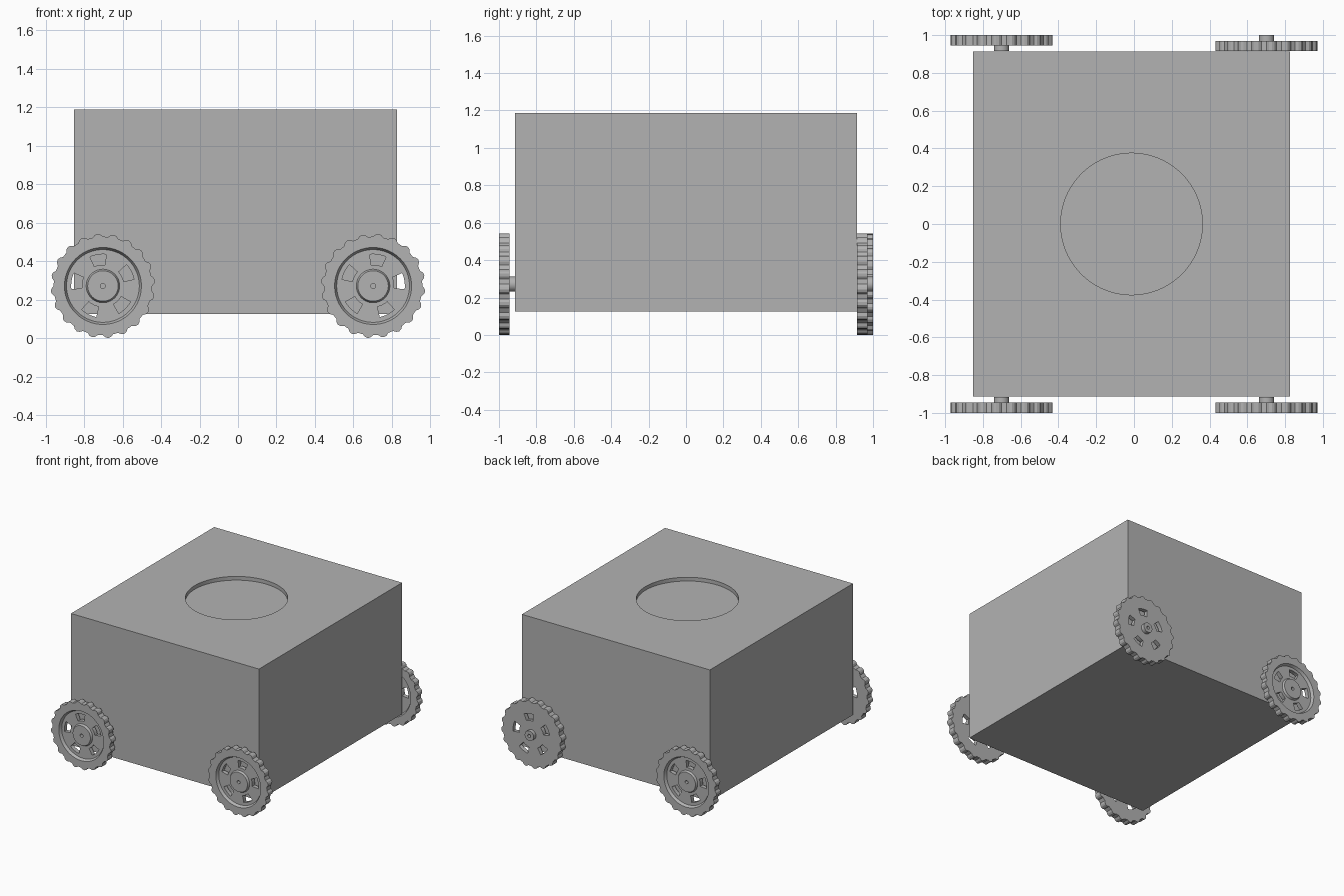
import bpy, bmesh
from math import sin, cos, radians

if "Cube" in bpy.data.objects:
    bpy.data.objects.remove(bpy.data.objects["Cube"])

grey = bpy.data.materials.new("plain grey")
grey.use_nodes = True
grey.diffuse_color = (0.448, 0.448, 0.448, 1)
grey.node_tree.nodes["Principled BSDF"].inputs["Base Color"].default_value = grey.diffuse_color


def select_only(ob):
    bpy.ops.object.select_all(action='DESELECT')
    ob.select_set(True)
    bpy.context.view_layer.objects.active = ob


# Box body with a shallow round recess in its lid
BODY_X, TOP, BOTTOM = -0.013, 1.187, 0.125
bpy.ops.mesh.primitive_cube_add(size=1, location=(BODY_X, 0, (TOP + BOTTOM) / 2))
body = bpy.context.object
body.name = "body"
body.scale = (1.68, 1.828, TOP - BOTTOM)
bpy.ops.object.transform_apply(location=False, rotation=False, scale=True)
body.data.materials.append(grey)

bpy.ops.mesh.primitive_cylinder_add(vertices=96, radius=0.375, depth=0.06, location=(BODY_X, 0, TOP))
cutter = bpy.context.object
cutter.name = "recess_cutter"
cutter.hide_render = True
cutter.data.materials.append(grey)
cut = body.modifiers.new("lid_recess", 'BOOLEAN')
cut.operation, cut.solver, cut.object = 'DIFFERENCE', 'EXACT', cutter
select_only(body)
bpy.ops.object.modifier_apply(modifier=cut.name)
bpy.data.objects.remove(cutter)

# Wheel section (radius, depth): axle stub, back, tread, dished front, hub, bore
SEGMENTS, TREAD = 120, 0.256
STEP = 360 / SEGMENTS
SECTION = [(0.013, -0.03), (0.04, -0.03), (0.04, 0), (0.11, 0), (0.165, 0), (TREAD, 0),
           (TREAD, 0.055), (0.2, 0.055), (0.189, 0.033), (0.165, 0.033), (0.11, 0.033),
           (0.087, 0.033), (0.079, 0.05), (0.013, 0.05)]
BACK_WEB, FRONT_WEB = 3, 9          # section spans pierced by the windows
LUGS = {1: 0.012, 2: 0.016, 3: 0.012}   # tread bump, repeated every six segments


def in_window(i):
    """True for the segments inside one of the five windows."""
    return (i * STEP + STEP / 2 - 84) % 72 < 30


def add_wheel(name, x, y, mirror, facing):
    bm = bmesh.new()
    rings = []
    for i in range(SEGMENTS):
        a = radians(i * STEP)
        ring = []
        for r, d in SECTION:
            if r == TREAD:
                r += LUGS.get(i % 6, 0)
            ring.append(bm.verts.new((mirror * r * cos(a), facing * d, r * sin(a))))
        rings.append(ring)
    n = len(SECTION)
    for i, ring in enumerate(rings):
        nxt = rings[(i + 1) % SEGMENTS]
        for k in range(n):
            m = (k + 1) % n
            if in_window(i) and k in (BACK_WEB, FRONT_WEB):
                continue
            bm.faces.new((ring[k], ring[m], nxt[m], nxt[k]))
        # Window walls: inner, outer and the two sides
        if in_window(i):
            for b, f in ((BACK_WEB, FRONT_WEB + 1), (BACK_WEB + 1, FRONT_WEB)):
                bm.faces.new((ring[b], nxt[b], nxt[f], ring[f]))
        if in_window(i) != in_window(i - 1):
            bm.faces.new([ring[k] for k in (BACK_WEB, BACK_WEB + 1, FRONT_WEB, FRONT_WEB + 1)])
    bmesh.ops.recalc_face_normals(bm, faces=bm.faces)
    mesh = bpy.data.meshes.new(name)
    bm.to_mesh(mesh)
    bm.free()
    mesh.materials.append(grey)
    wheel = bpy.data.objects.new(name, mesh)
    wheel.location = (x, y, 0.271)
    bpy.context.collection.objects.link(wheel)
    select_only(wheel)
    bpy.ops.object.shade_smooth_by_angle(angle=radians(20))


# Four wheels; the back left one is fitted with its stub outwards
add_wheel("front_right_wheel", -0.702, -0.945, 1, -1)
add_wheel("front_left_wheel", 0.702, -0.945, -1, -1)
add_wheel("back_right_wheel", -0.702, 0.945, 1, 1)
add_wheel("back_left_wheel", 0.702, 0.97, -1, -1)
